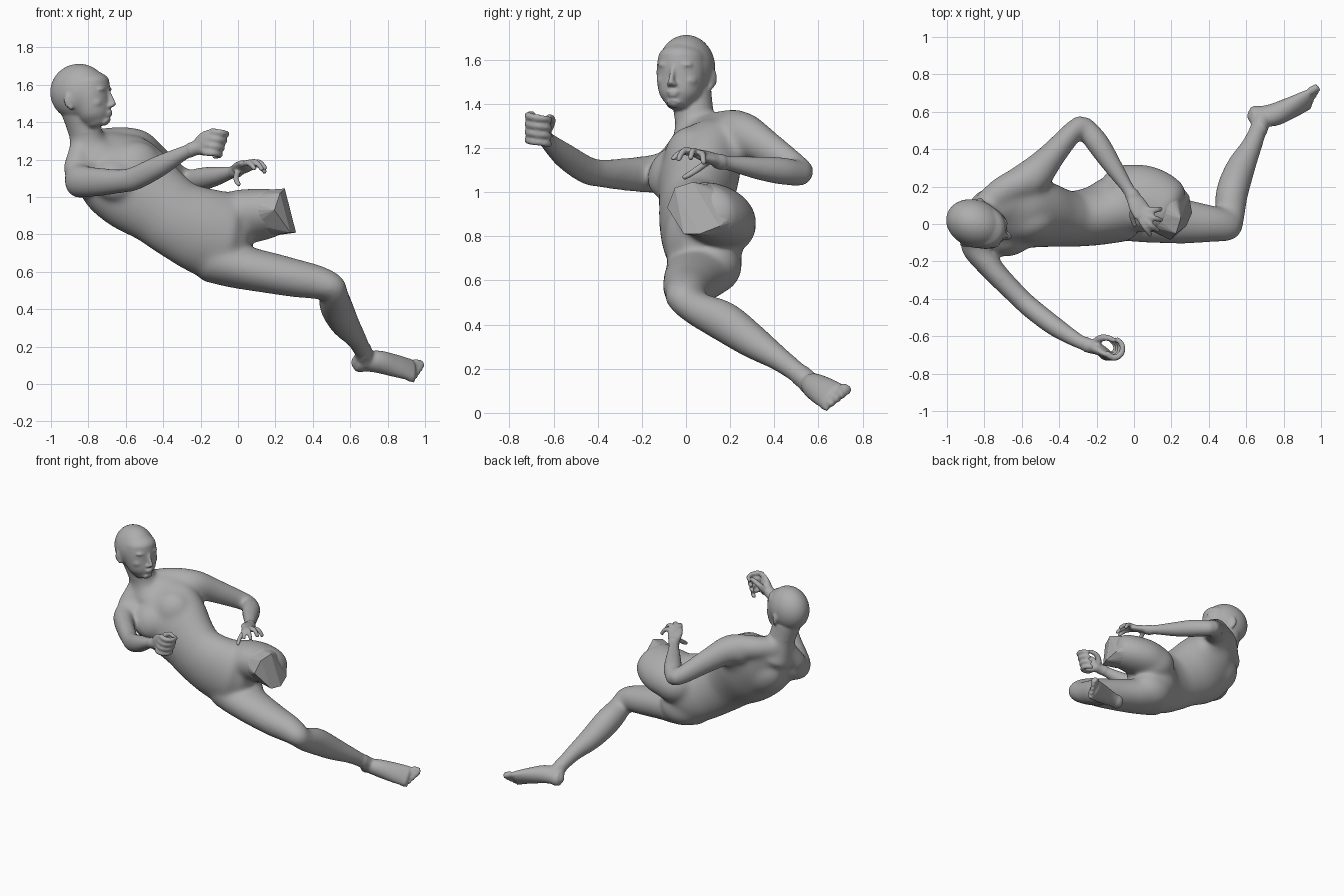
import bpy, bmesh, math
from mathutils import Vector as V

grey = bpy.data.materials.new("matte grey")
grey.diffuse_color = (0.42, 0.42, 0.42, 1)
bm = bmesh.new()


def loft(stations, side=(0, 0, 1), n=24, sub=5):
    """Smooth tube through (x, y, z, width, depth, optional side vector)."""
    st = [list(s) if len(s) > 4 else list(s) + [s[3]] for s in stations]
    st = [s if len(s) > 5 else s + list(side) for s in st]
    st = [st[0]] + st + [st[-1]]
    rows = []
    for i in range(1, len(st) - 2):
        for k in range(sub):
            t = k / sub
            rows.append([0.5 * (2*b + (c-a)*t + (2*a-5*b+4*c-d)*t*t + (3*b-a-3*c+d)*t**3)
                         for a, b, c, d in zip(*st[i-1:i+3])])
    rows.append(st[-1])
    pts = [V(r[:3]) for r in rows]
    rings = []
    for i, r in enumerate(rows):
        tan = (pts[min(i+1, len(pts)-1)] - pts[max(i-1, 0)]).normalized()
        s = V(r[5:8])
        s = (s - tan * s.dot(tan)).normalized()
        q = tan.cross(s)
        # rounded ends
        sets = [(0, 1)]
        e = min(r[3], r[4])
        if i == 0:
            sets = [(-.45*e, .35), (-.38*e, .65), (-.2*e, .88), (0, 1)]
        elif i == len(rows) - 1:
            sets = [(0, 1), (.2*e, .88), (.38*e, .65), (.45*e, .35)]
        for off, k in sets:
            rings.append([bm.verts.new(pts[i] + tan*off
                          + s*(r[3]*k*math.cos(2*math.pi*j/n))
                          + q*(r[4]*k*math.sin(2*math.pi*j/n))) for j in range(n)])
    for a, b in zip(rings, rings[1:]):
        for j in range(n):
            bm.faces.new((a[j], a[(j+1) % n], b[(j+1) % n], b[j]))
    bm.faces.new(rings[0][::-1])
    bm.faces.new(rings[-1])


def ball(c, r, ax=None):
    """Ellipsoid with radii r along the axes ax."""
    ax = ax or (V((1, 0, 0)), V((0, 1, 0)), V((0, 0, 1)))
    r = r if isinstance(r, tuple) else (r, r, r)
    for v in bmesh.ops.create_uvsphere(bm, u_segments=32, v_segments=20, radius=1)["verts"]:
        p = v.co.copy()
        v.co = V(c) + sum((ax[i] * (p[i] * r[i]) for i in range(3)), V())


# Torso, from neck base to pelvis, twisting along its length
loft([(-.80, .05, 1.27, .10, .085, .66, .62, .42),
      (-.74, .07, 1.21, .20, .125, .66, .62, .42),
      (-.66, .065, 1.14, .25, .17, .68, .46, .56),
      (-.54, .055, 1.04, .245, .178, .68, .27, .68),
      (-.42, .035, .95, .215, .158, .61, .11, .78),
      (-.33, .027, .885, .21, .149, .53, .05, .85),
      (-.20, .045, .825, .23, .16, .49, .05, .87),
      (-.08, .085, .785, .24, .182, .42, .08, .90),
      (-.01, .10, .77, .20, .15, .42, .08, .90)], n=40)
tor = (V((.68, .46, .56)), V((.25, -.86, .40)), V((.69, -.1, -.7)))
for c in ((-.535, -.01, 1.185), (-.655, -.085, 1.09)):   # chest muscles
    ball(c, (.125, .08, .12), tor)
for c in ((-.57, .18, 1.185), (-.71, .11, 1.05)):        # shoulder blades
    ball(c, (.13, .095, .16), tor)
ball((-.04, .17, .85), (.15, .15, .135))                 # buttocks
ball((-.06, .12, .67), (.16, .135, .135))

# Neck and the muscles sloping to the shoulders
loft([(-.85, .02, 1.46, .095), (-.82, .035, 1.36, .09), (-.80, .045, 1.28, .10),
      (-.77, .055, 1.22, .14)], (0, 1, 0))
loft([(-.80, .095, 1.285, .07), (-.70, .175, 1.29, .082), (-.58, .23, 1.285, .09)])
loft([(-.84, .02, 1.27, .06), (-.87, -.06, 1.14, .07)])

# Arms
loft([(-.62, .20, 1.26, .10), (-.54, .255, 1.265, .10), (-.44, .365, 1.20, .083, .074),
      (-.335, .485, 1.12, .067, .06), (-.275, .535, 1.085, .057)])
loft([(-.275, .535, 1.08, .055), (-.20, .44, 1.095, .065), (-.12, .32, 1.11, .055),
      (-.04, .20, 1.13, .039), (.0, .14, 1.14, .035, .039)])
loft([(-.80, -.05, 1.10, .10), (-.85, -.115, 1.085, .092, .08), (-.75, -.25, 1.08, .08, .064),
      (-.62, -.385, 1.085, .066, .058), (-.55, -.45, 1.10, .067, .058),
      (-.42, -.55, 1.165, .062, .055), (-.28, -.635, 1.24, .041), (-.20, -.66, 1.27, .039)])

# Curled hand: palm, four hooked fingers and thumb
loft([(-.22, -.655, 1.265, .042, .034), (-.18, -.675, 1.28, .066, .03),
      (-.14, -.698, 1.295, .07, .02)], (-.3, 0, 1))
for k in range(4):
    z, cx = 1.225 + .037*k, -.142 + .012*k
    loft([(cx + .046*math.cos(a), -.665 + .050*math.sin(a), z + .014*math.sin(a/2), .0195 - .001*i)
          for i, a in enumerate(math.radians(d) for d in (215, 260, 305, 350, 395, 435))], n=10, sub=3)
loft([(-.20, -.63, 1.28, .025), (-.175, -.61, 1.315, .02), (-.135, -.61, 1.335, .017),
      (-.105, -.625, 1.34, .014)], n=10)

# Open hand: palm, spread fingers and thumb
loft([(-.01, .155, 1.14, .028, .036), (.02, .10, 1.158, .026, .052),
      (.05, .05, 1.172, .02, .054)], (.2, .3, 1))
for base, mid, tip in (((.075, .075, 1.172), (.118, .075, 1.168), (.145, .08, 1.13)),
                       ((.065, .05, 1.18), (.115, .03, 1.185), (.148, .02, 1.15)),
                       ((.05, .035, 1.18), (.095, -.01, 1.187), (.13, -.035, 1.145)),
                       ((.03, .035, 1.175), (.06, -.02, 1.18), (.09, -.06, 1.15)),
                       ((.0, .10, 1.14), (-.01, .04, 1.095), (.005, -.01, 1.065))):
    loft([(.02, .10, 1.155, .018), (*base, .0175), (*mid, .016), (*tip, .0135)], n=10)

# Severed thigh, full thigh, shin
stump_side = V((.35, .93, -.35))
loft([(-.08, .14, .88, .17, .13), (.02, .14, .893, .186, .138), (.11, .12, .905, .177, .134),
      (.195, .085, .92, .15, .122)], tuple(stump_side), n=32)
loft([(-.14, .07, .68, .15, .14), (-.03, .065, .637, .16, .122), (.10, .038, .608, .142, .114),
      (.20, .022, .588, .128, .109), (.30, .01, .567, .116, .103), (.42, .0, .545, .098, .092),
      (.50, -.01, .522, .084, .076), (.535, .0, .49, .063, .06)], (0, 1, 0), n=32)
loft([(.515, -.02, .51, .068), (.515, .06, .465, .08), (.525, .17, .415, .093, .088),
      (.57, .30, .325, .08), (.63, .42, .245, .058), (.67, .52, .17, .049),
      (.69, .57, .125, .052)], n=28)

# Foot with five toes
fwd, lat = V((.93, .34, -.12)).normalized(), V((-.12, .62, .77))
lat = (lat - fwd*lat.dot(fwd)).normalized()
up = lat.cross(fwd) * -1
up = up if up.z > 0 else -up
ball((.655, .58, .115), (.058, .05, .055), (fwd, lat, up))
loft([(.655, .58, .115, .045, .05), (.74, .582, .12, .058, .062), (.84, .622, .098, .068, .05),
      (.93, .665, .074, .072, .034)], tuple(lat), n=28)
for k in range(5):
    p = V((.93, .668, .072)) + lat*(.057 - .029*k) + fwd*(.022 - .012*k)
    q = p + fwd*(.052 - .005*k) - up*.008
    loft([(*p, .023 - .0018*k), (*q, .021 - .0018*k)], n=12)

# Head, built in its own axes: forward, left, up
C, yaw = V((-.845, .0, 1.55)), math.radians(-21)
F, L, U = V((math.cos(yaw), math.sin(yaw), 0)), V((-math.sin(yaw), math.cos(yaw), 0)), V((0, 0, 1))


def hp(f, l, u):
    return C + F*f + L*l + U*u


def hball(f, l, u, r):
    ball(hp(f, l, u), r, (F, L, U))


hball(-.005, 0, .01, (.159, .127, .152))                 # skull
loft([(*hp(.045, 0, .065), .108, .115), (*hp(.055, 0, .0), .114, .113),
      (*hp(.07, 0, -.06), .107, .10), (*hp(.085, 0, -.115), .09, .088),
      (*hp(.095, 0, -.15), .06, .07)], tuple(L), n=32)   # face and jaw
hball(.152, 0, -.148, (.026, .034, .025))                # chin
loft([(*hp(.160, 0, .015), .011, .014), (*hp(.180, 0, -.03), .012, .016),
      (*hp(.193, 0, -.058), .016, .016)], tuple(L), n=14)  # nose
hball(.164, 0, -.095, (.023, .031, .009))                # lips
hball(.162, 0, -.112, (.022, .027, .010))
for s in (-1, 1):
    hball(.136, s*.043, .027, (.026, .042, .012))        # brow
    hball(.138, s*.042, -.003, (.019, .021, .009))       # eye
    hball(.104, s*.056, -.045, (.048, .043, .036))       # cheekbone
    hball(.178, s*.015, -.063, (.013, .011, .010))       # nostril
    ear = (F*.92 - L*s*.4, L*s*.92 + F*.4, U)
    ball(hp(-.015, s*.124, -.035), (.028, .012, .042), ear)
    ball(hp(-.005, s*.119, -.068), (.014, .012, .02), ear)

# Fuse every part into one body
bmesh.ops.recalc_face_normals(bm, faces=bm.faces)
me = bpy.data.meshes.new("rough_body")
bm.to_mesh(me)
bm.free()
body = bpy.data.objects.new("body", me)
bpy.context.collection.objects.link(body)
m = body.modifiers.new("fuse", "REMESH")
m.mode, m.voxel_size = "VOXEL", .0075
fused = bpy.data.meshes.new_from_object(body.evaluated_get(bpy.context.evaluated_depsgraph_get()))
body.modifiers.clear()
body.data = fused

# Soften it: lightly on head, hands and feet, strongly where the limbs join the torso
bm = bmesh.new()
bm.from_mesh(fused)


def soften(verts, times):
    for _ in range(times):
        bmesh.ops.smooth_vert(bm, verts=verts, factor=.5, use_axis_x=True, use_axis_y=True, use_axis_z=True)


soften(bm.verts[:], 4)
fine = ((C, .22), (V((-.14, -.66, 1.28)), .13), (V((.06, .04, 1.14)), .15), (V((.82, .62, .1)), .20))
soften([v for v in bm.verts if all((v.co - c).length > r for c, r in fine)], 45)
for f in bm.faces:
    f.smooth = True
bm.to_mesh(fused)
bm.free()
fused.materials.clear()
fused.materials.append(grey)

# Flat, angular end of the severed thigh
bm = bmesh.new()
c, ax = V((.165, .095, .915)), V((.87, -.45, .18)).normalized()
s = (stump_side - ax*stump_side.dot(ax)).normalized()
for j in range(24):
    a = 2*math.pi*j/24
    bm.verts.new(c + s*(.153*math.cos(a)) + ax.cross(s)*(.120*math.sin(a)))
for p in ((.25, .03, 1.045), (.225, -.05, 1.02), (.195, -.085, .93), (.28, -.01, .81),
          (.31, .06, .81), (.295, .15, .845)):
    bm.verts.new(p)
bmesh.ops.convex_hull(bm, input=bm.verts)
me = bpy.data.meshes.new("thigh_cut_end")
bm.to_mesh(me)
bm.free()
me.materials.append(grey)
bpy.context.collection.objects.link(bpy.data.objects.new("thigh_cut_end", me))
